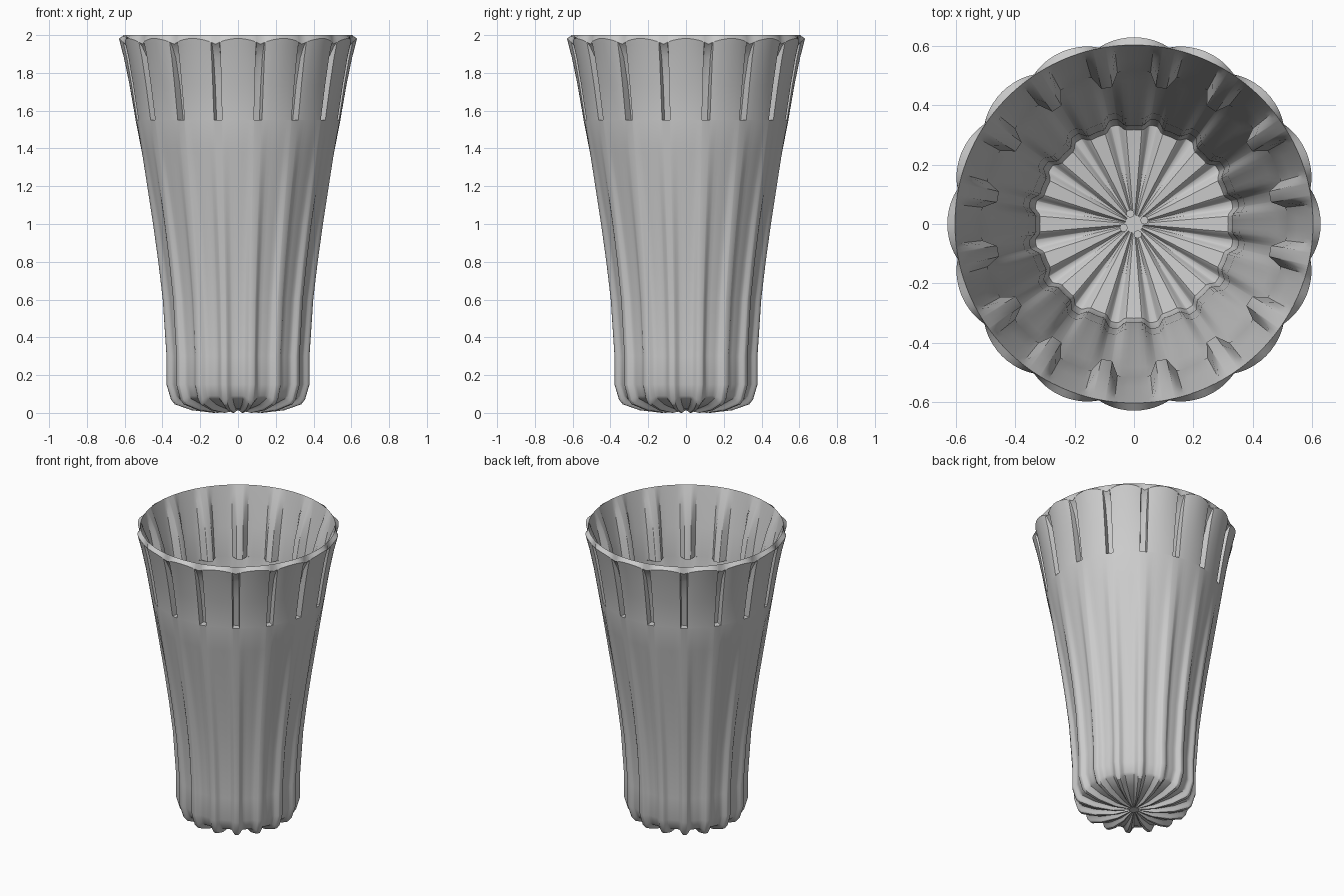
import bpy, bmesh, math

if "Cube" in bpy.data.objects:
    bpy.data.objects.remove(bpy.data.objects["Cube"])

N = 16                      # flutes / slots around the vase
HALF = 180 / N
OFFS = [0, 1.9, 2.3, 3.6, 5, 6.5, 9]   # column angles measured from a slot centre


def ramp(a, lo, hi):
    # 1 below lo, 0 above hi, smooth between
    t = min(max((a - lo) / (hi - lo), 0), 1)
    return 1 - t * t * (3 - 2 * t)


# r, z, panel inset dr, panel lift dz, slot depth, scallop depth, rim dip
OUTER = [
    (.03, .012, 0, .005, 0, 0, 0), (.13, 0, 0, .02, 0, 0, 0),
    (.25, .014, 0, .03, 0, 0, 0), (.34, .045, .015, .03, 0, 0, 0),
    (.36, .07, .022, .02, 0, 0, 0), (.384, .15, .025, 0, 0, 0, 0),
    (.384, .3, .025, 0, 0, 0, 0), (.404, .6, .022, 0, 0, 0, 0),
    (.428, .8, .02, 0, 0, 0, 0), (.456, 1.0, .017, 0, 0, 0, 0),
    (.487, 1.2, .012, 0, 0, 0, 0), (.515, 1.38, .006, 0, 0, 0, 0),
    (.542, 1.55, 0, 0, 0, 0, 0), (.542, 1.551, 0, 0, .045, 0, 0),
    (.575, 1.74, 0, 0, .042, .006, 0), (.604, 1.88, 0, 0, .03, .013, 0),
    (.622, 1.95, 0, 0, .012, .019, .015), (.63, 1.982, 0, 0, 0, .023, .03),
]
INNER = [
    (.604, 2.0, 0, 0, 0, 0, 0), (.593, 1.95, 0, 0, .012, 0, 0),
    (.577, 1.87, 0, 0, .03, 0, 0), (.55, 1.74, 0, 0, .045, 0, 0),
    (.516, 1.551, 0, 0, .048, 0, 0), (.516, 1.549, 0, 0, 0, 0, 0),
    (.489, 1.38, .006, 0, 0, 0, 0), (.461, 1.2, .012, 0, 0, 0, 0),
    (.43, 1.0, .017, 0, 0, 0, 0), (.402, .8, .02, 0, 0, 0, 0),
    (.378, .6, .022, 0, 0, 0, 0), (.358, .3, .025, 0, 0, 0, 0),
    (.355, .12, .025, 0, 0, 0, 0), (.338, .065, .02, .022, 0, 0, 0),
    (.22, .052, 0, .022, 0, 0, 0), (.1, .046, 0, .016, 0, 0, 0),
    (.03, .045, 0, .004, 0, 0, 0),
]

# column angles: each sector is mirrored about its slot
cols = []
for k in range(N):
    c = HALF + k * 2 * HALF
    signed = [-o for o in reversed(OFFS[1:])] + OFFS + [HALF]
    cols += [(c + o, abs(o)) for o in signed]

bm = bmesh.new()


def ring(row, inner):
    r, z, dr, dz, slot, scal, dip = row
    out = []
    for ang, a in cols:
        panel = 1 - ramp(a, 1.5, 6.5)
        cut = ramp(a, 1.9, 5.5) if inner else ramp(a, 1.9, 2.3)
        sc = (1 - a / HALF) ** 2
        rr = r - dr * panel - slot * cut - scal * sc
        zz = z + dz * panel - dip * sc
        t = math.radians(ang)
        out.append(bm.verts.new((rr * math.cos(t), rr * math.sin(t), zz)))
    return out


# fluted shell: outside up, over the rim, inside down
rings = [ring(r, False) for r in OUTER] + [ring(r, True) for r in INNER]
for lo, hi in zip(rings, rings[1:]):
    for i in range(len(cols)):
        j = (i + 1) % len(cols)
        bm.faces.new((lo[i], lo[j], hi[j], hi[i]))
bm.faces.new(rings[0])
bm.faces.new(rings[-1])
bmesh.ops.recalc_face_normals(bm, faces=bm.faces)
me = bpy.data.meshes.new("fluted_vase")
bm.to_mesh(me)
bm.free()
vase = bpy.data.objects.new("fluted_vase", me)
bpy.context.collection.objects.link(vase)
parts = [vase]

# four small studs in the middle of the floor
for k in range(4):
    t = math.radians(20 + 90 * k)
    bpy.ops.mesh.primitive_cylinder_add(
        vertices=8, radius=.014, depth=.02,
        location=(.037 * math.cos(t), .037 * math.sin(t), .05))
    stud = bpy.context.object
    stud.name = f"floor_stud_{k + 1}"
    parts.append(stud)

# smooth shading with crisp slot edges
bpy.ops.object.select_all(action='DESELECT')
for o in parts:
    o.select_set(True)
bpy.context.view_layer.objects.active = vase
bpy.ops.object.shade_smooth_by_angle(angle=math.radians(30))
